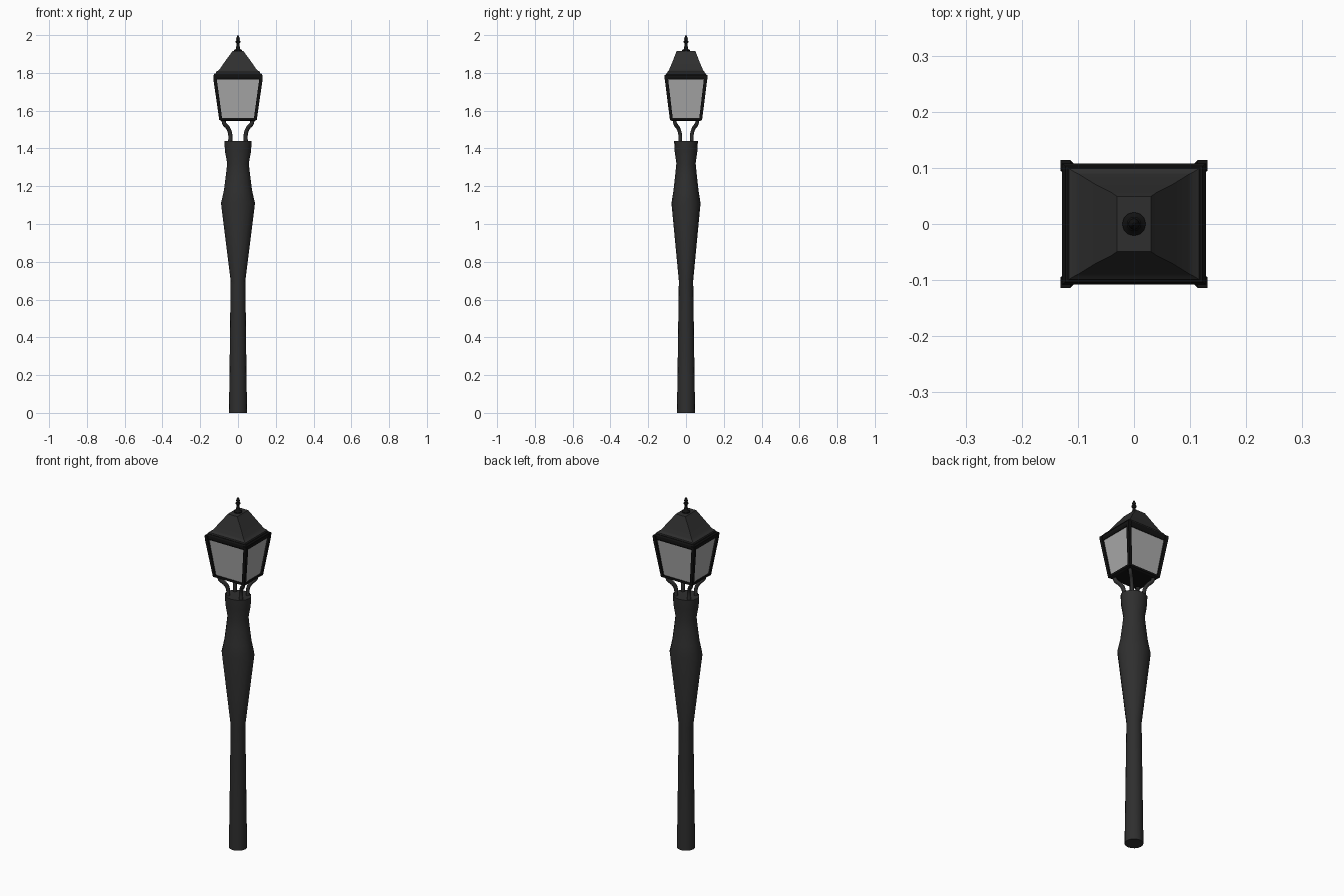
import bpy, bmesh, math

if "Cube" in bpy.data.objects:
    bpy.data.objects.remove(bpy.data.objects["Cube"])


def material(name, v):
    m = bpy.data.materials.new(name)
    m.diffuse_color = (v, v, v, 1)
    m.use_nodes = True
    m.node_tree.nodes["Principled BSDF"].inputs["Base Color"].default_value = m.diffuse_color
    return m


IRON = material("iron", 0.028)
DARK = material("dark_iron", 0.006)
GLASS = material("glass", 0.4)


def finish(ob, mat, angle=None):
    ob.data.materials.append(mat)
    if angle:
        bpy.ops.object.select_all(action='DESELECT')
        ob.select_set(True)
        bpy.context.view_layer.objects.active = ob
        bpy.ops.object.shade_smooth_by_angle(angle=math.radians(angle))
    return ob


def loft(name, sections, sides, mat, angle=None):
    """Skin sections (half_x, half_y, z, centre_x, centre_y); 4 sides = rectangle."""
    bm = bmesh.new()
    rings = []
    for s in sections:
        hx, hy, z = s[:3]
        cx, cy = s[3:] if len(s) > 3 else (0, 0)
        k, off = (math.sqrt(2), math.pi / 4) if sides == 4 else (1, 0)
        rings.append([bm.verts.new((
            cx + hx * k * math.cos(off + 2 * math.pi * i / sides),
            cy + hy * k * math.sin(off + 2 * math.pi * i / sides), z))
            for i in range(sides)])
    for a, b in zip(rings, rings[1:]):
        for i in range(sides):
            j = (i + 1) % sides
            bm.faces.new((a[i], a[j], b[j], b[i]))
    bm.faces.new(rings[0][::-1])
    bm.faces.new(rings[-1])
    me = bpy.data.meshes.new(name)
    bm.to_mesh(me)
    bm.free()
    ob = bpy.data.objects.new(name, me)
    bpy.context.collection.objects.link(ob)
    return finish(ob, mat, angle)


# Post: round shaft swelling into a slightly oval vase
loft("post", [(.048, .048, 0), (.045, .045, .2), (.039, .038, .7),
              (.09, .077, 1.11), (.074, .066, 1.18), (.064, .057, 1.26),
              (.057, .051, 1.32), (.069, .06, 1.385), (.072, .063, 1.44)],
     16, IRON, 40)

# Lantern floor, glass body and eave mouldings
loft("lantern_floor", [(.088, .074, 1.545), (.098, .083, 1.55), (.098, .083, 1.562)], 4, DARK)
loft("glass_panes", [(.092, .078, 1.56), (.122, .102, 1.785)], 4, GLASS)
loft("eave_frame", [(.123, .103, 1.765), (.128, .108, 1.775),
                    (.128, .108, 1.79), (.122, .103, 1.798)], 4, DARK)

# Roof: stepped base and hipped cover with a small flat top
loft("roof", [(.118, .1, 1.795), (.116, .099, 1.806), (.105, .092, 1.812),
              (.097, .088, 1.82), (.068, .07, 1.862), (.04, .056, 1.9),
              (.03, .049, 1.915)], 4, IRON, 30)

# Finial
loft("finial", [(r, r, z) for r, z in
                [(.021, 1.905), (.021, 1.92), (.012, 1.927), (.008, 1.945),
                 (.007, 1.955), (.013, 1.962), (.013, 1.967), (.008, 1.972),
                 (.010, 1.98), (.008, 1.988), (.002, 2.0)]], 12, DARK, 40)

# Corner bars and curved support arms, one of each per corner
for sx in (-1, 1):
    for sy in (-1, 1):
        loft("corner_bar", [(.008, .008, 1.55, sx * .091, sy * .077),
                            (.009, .009, 1.77, sx * .122, sy * .104),
                            (.009, .009, 1.79, sx * .122, sy * .105)], 4, DARK)
        cu = bpy.data.curves.new("support_arm", 'CURVE')
        cu.dimensions = '3D'
        cu.bevel_depth = .011
        cu.bevel_resolution = 1
        cu.use_fill_caps = True
        cu.resolution_u = 4
        sp = cu.splines.new('BEZIER')
        path = [(.042, .032, 1.42), (.042, .032, 1.48), (.054, .043, 1.51),
                (.073, .058, 1.532), (.076, .06, 1.552)]
        sp.bezier_points.add(len(path) - 1)
        for bp, (x, y, z) in zip(sp.bezier_points, path):
            bp.co = (sx * x, sy * y, z)
            bp.handle_left_type = bp.handle_right_type = 'AUTO'
        arm = bpy.data.objects.new("support_arm", cu)
        bpy.context.collection.objects.link(arm)
        cu.materials.append(IRON)
